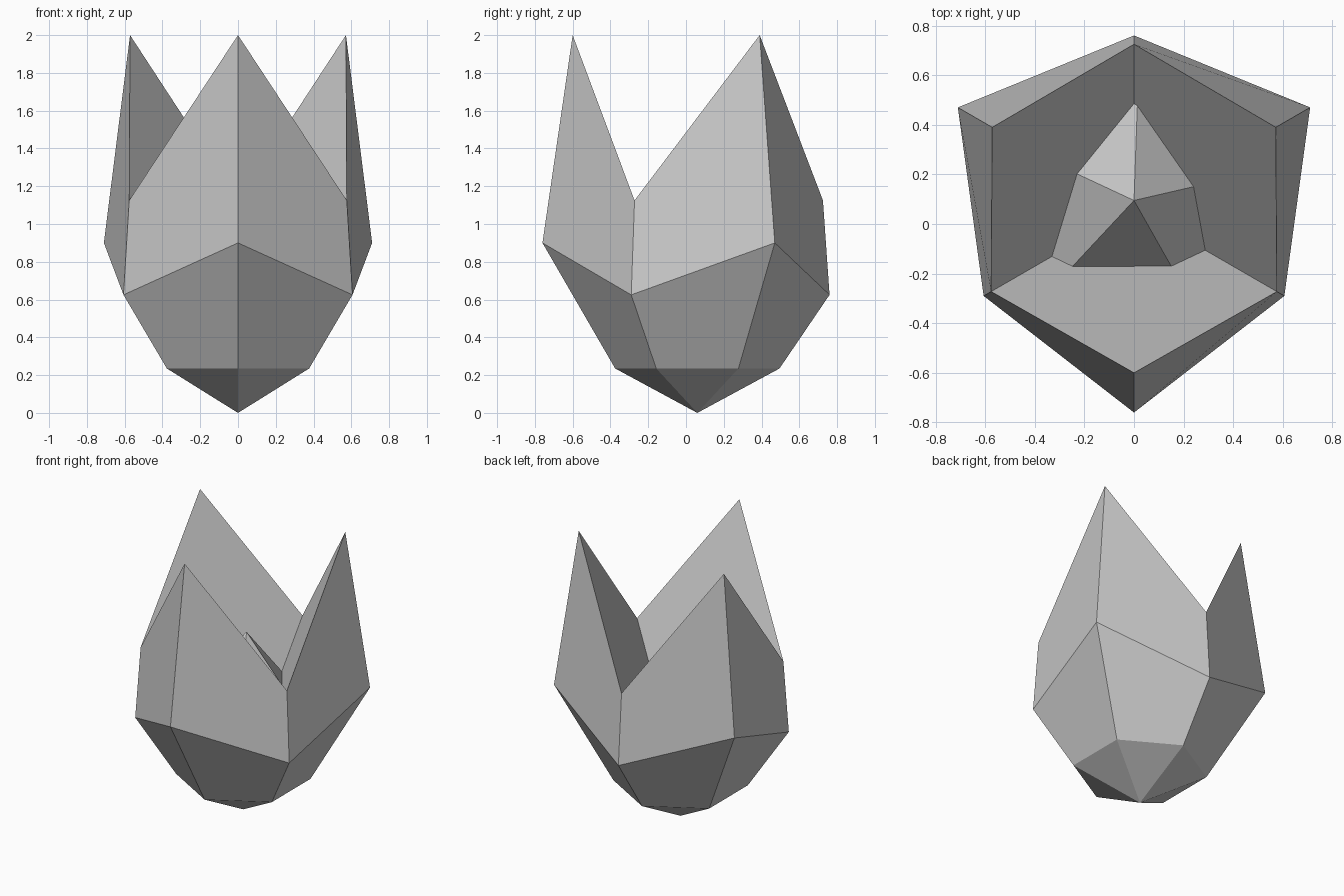
import bpy
import bmesh
from math import sin, cos, radians
from mathutils import Vector

default = bpy.data.objects.get("Cube")
if default:
    bpy.data.objects.remove(default, do_unlink=True)

GREY = (0.6, 0.6, 0.6, 1.0)
stone = bpy.data.materials.new("light grey stone")
stone.use_nodes = True
stone.diffuse_color = GREY
stone.node_tree.nodes["Principled BSDF"].inputs["Base Color"].default_value = GREY

CENTRE_Y = 0.06
SIDES = 6


def ring(bm, even, odd):
    """Six vertices around the axis, starting at the front, alternating (radius, z)."""
    verts = []
    for i in range(SIDES):
        r, z = odd if i % 2 else even
        a = radians(-90 + 60 * i)
        verts.append(bm.verts.new((r * cos(a), CENTRE_Y + r * sin(a), z)))
    return verts


def finish(bm, name):
    bmesh.ops.recalc_face_normals(bm, faces=bm.faces)
    mesh = bpy.data.meshes.new(name)
    bm.to_mesh(mesh)
    bm.free()
    mesh.materials.append(stone)
    obj = bpy.data.objects.new(name, mesh)
    bpy.context.collection.objects.link(obj)
    return obj


# Bud shell: three petal points alternating with three notches
bm = bmesh.new()
tip = bm.verts.new((0, CENTRE_Y, 0))
rings = [
    ring(bm, (0.435, 0.235), (0.435, 0.235)),
    ring(bm, (0.82, 0.90), (0.70, 0.625)),
    ring(bm, (0.66, 2.0), (0.665, 1.125)),
]
for i in range(SIDES):
    j = (i + 1) % SIDES
    bm.faces.new((tip, rings[0][j], rings[0][i]))
    for low, high in zip(rings, rings[1:]):
        bm.faces.new((low[i], low[j], high[j], high[i]))

# Hollow inside: one flat facet per petal, meeting at the pit
pit = bm.verts.new((0, CENTRE_Y, 0.24))
rim = rings[-1]
for i in range(0, SIDES, 2):
    bm.faces.new((rim[i - 1], rim[i], rim[i + 1], pit))
finish(bm, "petal_shell")

# Five-sided crystal rising from the hollow, base buried in the shell
bm = bmesh.new()
apex = bm.verts.new((0, 0.095, 1.25))
base = []
for angle, reach in ((88, 0.54), (155, 0.52), (227, 0.55), (299.5, 0.46), (373, 0.44)):
    a = radians(angle)
    base.append(bm.verts.new(apex.co + Vector((reach * cos(a), reach * sin(a), -0.6))))
for i in range(len(base)):
    bm.faces.new((apex, base[i - 1], base[i]))
bm.faces.new(base)
finish(bm, "inner_crystal")
